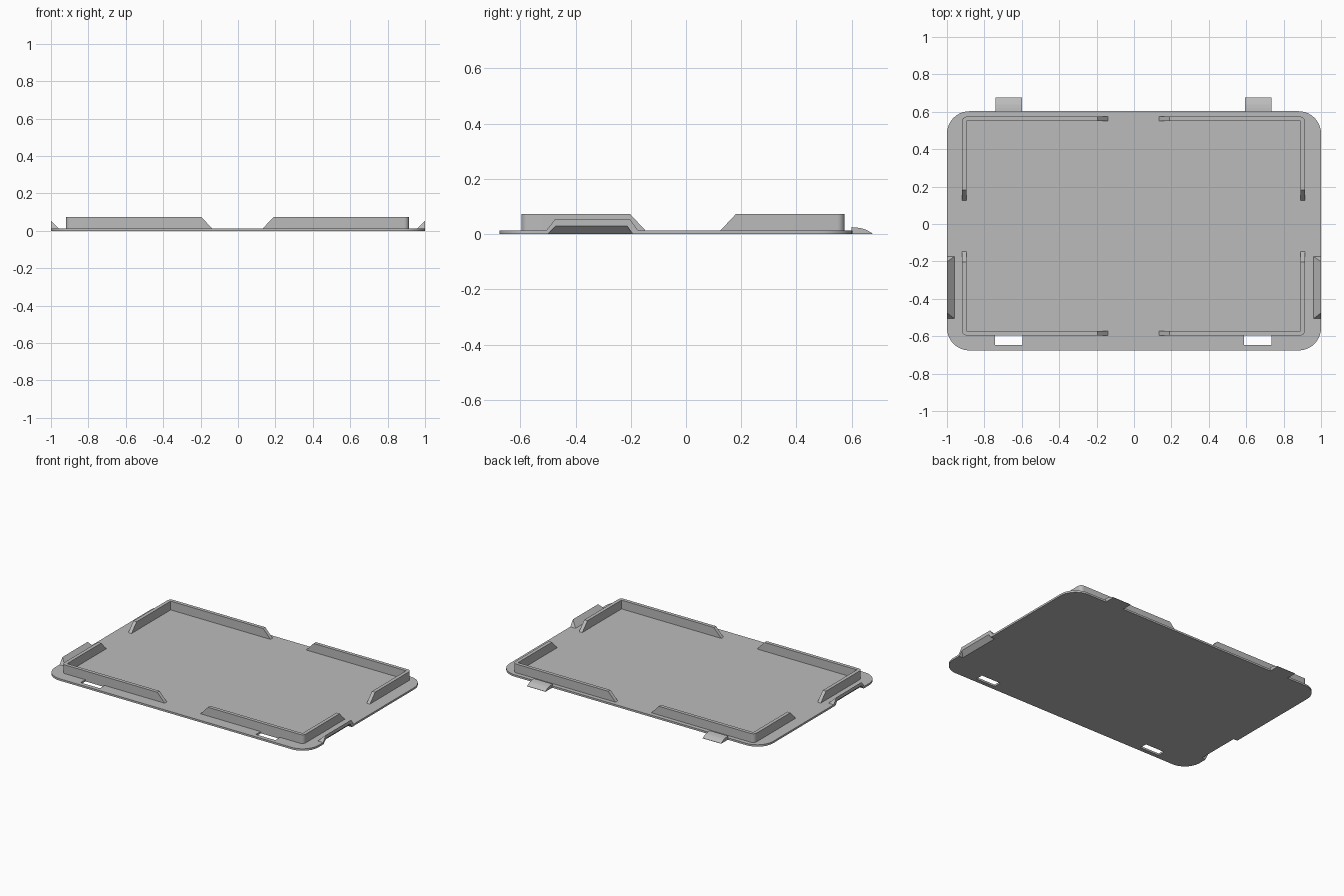
import bpy
import bmesh
from math import cos, sin, pi, radians

if "Cube" in bpy.data.objects:
    bpy.data.objects.remove(bpy.data.objects["Cube"])

grey = bpy.data.materials.new("plain_grey")
grey.use_nodes = True
grey.diffuse_color = (0.5, 0.5, 0.5, 1)
grey.node_tree.nodes["Principled BSDF"].inputs["Base Color"].default_value = (0.5, 0.5, 0.5, 1)

PLATE = 0.013          # plate thickness
WALL_TOP = 0.073
CX, CY = -0.003, -0.011  # centre of the rail layout


def finish(name, bm):
    bmesh.ops.recalc_face_normals(bm, faces=bm.faces[:])
    mesh = bpy.data.meshes.new(name)
    bm.to_mesh(mesh)
    bm.free()
    mesh.materials.append(grey)
    obj = bpy.data.objects.new(name, mesh)
    bpy.context.collection.objects.link(obj)
    return obj


def loft(name, bottom, top):
    """Solid between two matching loops of points."""
    bm = bmesh.new()
    a = [bm.verts.new(p) for p in bottom]
    b = [bm.verts.new(p) for p in top]
    bm.faces.new(a)
    bm.faces.new(b)
    for i in range(len(a)):
        j = (i + 1) % len(a)
        bm.faces.new((a[i], a[j], b[j], b[i]))
    return finish(name, bm)


def hull(name, points):
    bm = bmesh.new()
    for p in points:
        bm.verts.new(p)
    res = bmesh.ops.convex_hull(bm, input=bm.verts[:])
    loose = [v for v in bm.verts if not v.link_faces]
    bmesh.ops.delete(bm, geom=loose, context='VERTS')
    bmesh.ops.dissolve_limit(bm, angle_limit=0.01, verts=bm.verts[:], edges=bm.edges[:])
    return finish(name, bm)


def box(name, x0, x1, y0, y1, z0, z1):
    return hull(name, [(x, y, z) for x in (x0, x1) for y in (y0, y1) for z in (z0, z1)])


def arc(cx, cy, r, start, steps):
    return [(cx + r * cos(start + pi / 2 * i / steps),
             cy + r * sin(start + pi / 2 * i / steps)) for i in range(steps + 1)]


def cut(obj, cutters):
    for c in cutters:
        mod = obj.modifiers.new("cut", 'BOOLEAN')
        mod.operation = 'DIFFERENCE'
        mod.solver = 'EXACT'
        mod.object = c
    dg = bpy.context.evaluated_depsgraph_get()
    mesh = bpy.data.meshes.new_from_object(obj.evaluated_get(dg))
    obj.modifiers.clear()
    obj.data = mesh


# Base plate with rounded corners
R, X, Y0, Y1 = 0.12, 1.0, -0.676, 0.603
outline = (arc(X - R, Y1 - R, R, 0, 10) + arc(R - X, Y1 - R, R, pi / 2, 10)
           + arc(R - X, Y0 + R, R, pi, 10) + arc(X - R, Y0 + R, R, 1.5 * pi, 10))
plate = loft("base_plate", [(x, y, 0) for x, y in outline],
             [(x, y, PLATE) for x, y in outline])


# Corner rails: L-shaped walls with sloped ends
def rail(name, sx, sy):
    hx, hy, t, end, run, r = 0.917, 0.585, 0.024, 0.134, 0.058, 0.026

    def loop(e):
        return ([(hx, e)] + arc(hx - r, hy - r, r, 0, 6)
                + [(e, hy), (e, hy - t), (hx - t, hy - t), (hx - t, e)])

    def place(e, z):
        return [(CX + sx * x, CY + sy * y, z) for x, y in loop(e)]

    return loft(name, place(end, PLATE - 0.002), place(end + run, WALL_TOP))


smooth = [plate]
cutters = []
for side, sx in (("left", 1), ("right", -1)):
    for end, sy in (("back", 1), ("front", -1)):
        smooth.append(rail(f"{end}_{side}_rail", sx, sy))

    # Hinge slot through the front edge
    xs = sorted((CX + sx * 0.592, CX + sx * 0.739))
    cutters.append(box(f"{side}_slot_cutter", *xs, -0.647, -0.593, -0.1, 0.1))

    # Back tab with a rounded upper nose
    xs = sorted((CX + sx * 0.597, CX + sx * 0.737))
    profile = [(0.6, 0), (0.6, 0.025), (0.62, 0.0235), (0.64, 0.02),
               (0.658, 0.013), (0.676, 0.002), (0.676, 0)]
    loft(f"{side}_tab", [(xs[0], y, z) for y, z in profile],
         [(xs[1], y, z) for y, z in profile])

    # Flared finger grip on the side edge, hollow underneath
    grip = hull(f"{side}_grip",
                [(sx * x, y, PLATE) for x in (0.96, 1) for y in (-0.506, -0.174)]
                + [(sx, y, 0.053) for y in (-0.475, -0.202)])
    hollow = hull(f"{side}_grip_cutter",
                  [(sx * x, y, z) for x in (0.97, 1.02) for y in (-0.5, -0.193)
                   for z in (-0.02, 0)]
                  + [(sx * x, y, 0.029) for x in (1, 1.02) for y in (-0.473, -0.213)])
    cut(grip, [hollow])
    cutters.append(hollow)

cut(plate, cutters)
for c in cutters:
    bpy.data.objects.remove(c)

# Smooth the rounded corners, keep edges sharp
bpy.ops.object.select_all(action='DESELECT')
for o in smooth:
    o.select_set(True)
bpy.context.view_layer.objects.active = plate
bpy.ops.object.shade_smooth_by_angle(angle=radians(30))
